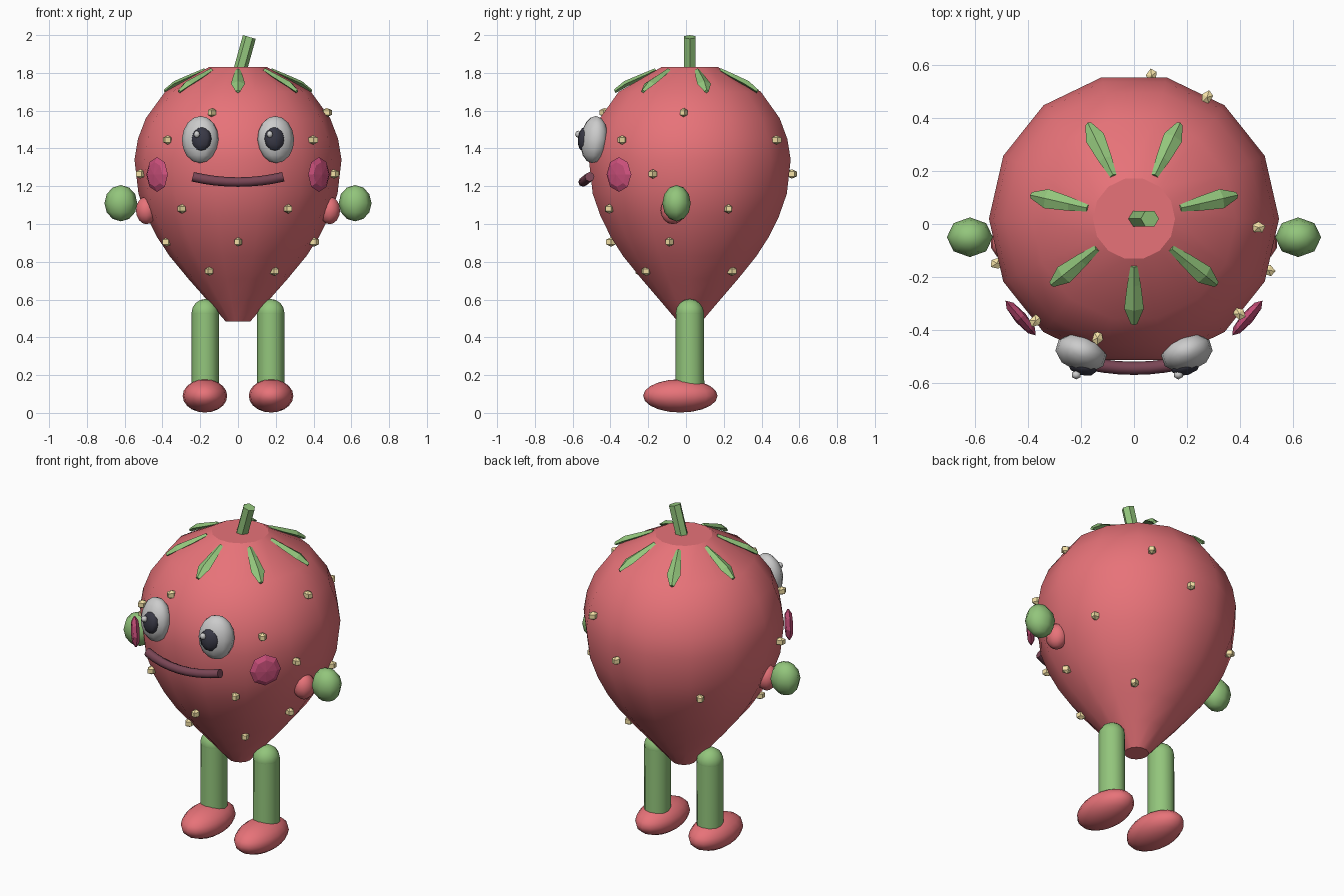
import bpy, bmesh
from math import sin, cos, pi, radians
from mathutils import Vector, Euler, Matrix

if "Cube" in bpy.data.objects:
    bpy.data.objects.remove(bpy.data.objects["Cube"])

CY = 0.02  # y of the body axis


def material(name, rgb):
    m = bpy.data.materials.new(name)
    m.diffuse_color = (*rgb, 1)
    m.use_nodes = True
    m.node_tree.nodes["Principled BSDF"].inputs["Base Color"].default_value = m.diffuse_color
    return m


RED = material("red", (0.8, 0.17, 0.19))
GREEN = material("green", (0.29, 0.56, 0.2))
SEED = material("seed_yellow", (0.9, 0.75, 0.38))
PINK = material("pink", (0.6, 0.08, 0.2))
BROWN = material("mouth_brown", (0.19, 0.06, 0.09))
DARK = material("dark", (0.04, 0.04, 0.06))


def finish(name, bm, mat, smooth):
    bmesh.ops.recalc_face_normals(bm, faces=bm.faces)
    for f in bm.faces:
        f.smooth = smooth and len(f.verts) < 5
    me = bpy.data.meshes.new(name)
    bm.to_mesh(me)
    bm.free()
    if mat:
        me.materials.append(mat)
    ob = bpy.data.objects.new(name, me)
    bpy.context.collection.objects.link(ob)
    return ob


def loft(name, rings, mat, smooth=True):
    """Skin closed rings of points and cap both ends."""
    bm = bmesh.new()
    vs = [[bm.verts.new(p) for p in ring] for ring in rings]
    n = len(vs[0])
    for a, b in zip(vs, vs[1:]):
        for i in range(n):
            j = (i + 1) % n
            bm.faces.new((a[i], a[j], b[j], b[i]))
    bm.faces.new(vs[0])
    bm.faces.new(vs[-1])
    return finish(name, bm, mat, smooth)


def ring(c, u, v, n):
    """Ellipse of n points round c with half axes u and v."""
    c, u, v = Vector(c), Vector(u), Vector(v)
    return [c + u * cos(2 * pi * i / n) + v * sin(2 * pi * i / n) for i in range(n)]


def blob(name, loc, radii, mat, seg=8, rings=6, rot=(0, 0, 0), smooth=True, pole_y=False):
    bm = bmesh.new()
    bmesh.ops.create_uvsphere(bm, u_segments=seg, v_segments=rings, radius=1)
    m = Matrix.Translation(loc) @ Euler([radians(a) for a in rot]).to_matrix().to_4x4()
    m = m @ Matrix.Diagonal((*radii, 1))
    if pole_y:
        m = m @ Matrix.Rotation(pi / 2, 4, 'X')
    bm.transform(m)
    return finish(name, bm, mat, smooth)


# Body: 14-sided lathe
PROFILE = [(0.485, 0.066), (0.60, 0.166), (0.71, 0.263), (0.83, 0.362), (0.93, 0.428),
           (1.04, 0.484), (1.16, 0.527), (1.34, 0.548), (1.45, 0.53), (1.56, 0.488),
           (1.70, 0.386), (1.83, 0.155)]
loft("body", [ring((0, CY, z), (r, 0, 0), (0, r, 0), 14) for z, r in PROFILE], RED)


def body_radius(z):
    for (z0, r0), (z1, r1) in zip(PROFILE, PROFILE[1:]):
        if z0 <= z <= z1:
            return r0 + (r1 - r0) * (z - z0) / (z1 - z0)


# Stem
loft("stem", [ring((x, CY, z), (0.034, 0, -0.01), (0, 0.034, 0), 6)
              for x, z in ((0.01, 1.81), (0.06, 1.99))], GREEN, False)

# Leaves around the crown
for k in range(7):
    a = radians(-90 + k * 360 / 7)
    d, t = Vector((cos(a), sin(a), 0)), Vector((-sin(a), cos(a), 0))
    n = d * 0.45 + Vector((0, 0, 0.9))
    secs = ((0.18, 1.815, 0.013, 0.01), (0.25, 1.782, 0.026, 0.014),
            (0.34, 1.742, 0.037, 0.016), (0.398, 1.702, 0.012, 0.01))
    loft(f"leaf_{k + 1}", [ring(d * r + Vector((0, CY, z)), t * w, n * h, 4)
                           for r, z, w, h in secs], GREEN, False)

# Seeds: angle round the body, height
SEEDS = [(-4, 1.59), (253, 1.59), (59, 1.445), (226, 1.445), (-42, 1.445), (83, 1.265),
         (198, 1.265), (-21, 1.265), (24, 1.08), (135, 1.08), (234, 1.08), (-58, 1.08),
         (-90, 0.905), (205, 0.905), (-15, 0.905), (48, 0.75), (-50, 0.75), (240, 0.75)]
for k, (deg, z) in enumerate(SEEDS):
    a, r = radians(deg), body_radius(z) + 0.005
    blob(f"seed_{k + 1}", (r * cos(a), CY + r * sin(a), z), (0.032, 0.025, 0.025), SEED,
         5, 3, (0, 0, deg), False)

# Mouth
path = [(x / 4, -0.545 + 0.035 * (x / 4) ** 2, 1.222 + 0.028 * (x / 4) ** 2) for x in range(-4, 5)]
loft("mouth", [ring((t * 0.24, y, z), (0, 0.025, 0), (-0.006 * t, 0, 0.025), 8)
               for t, y, z in path], BROWN)

for s, side in ((-1, "left"), (1, "right")):
    # Eye, pupil and highlight
    blob(f"eye_{side}", (s * 0.2, -0.487, 1.447), (0.1, 0.07, 0.125), None, 10, 8, (-6, 0, s * 18))
    blob(f"pupil_{side}", (s * 0.195, -0.541, 1.45), (0.057, 0.031, 0.064), DARK, 8, 6, (-6, 0, s * 15))
    blob(f"highlight_{side}", (s * 0.193 - 0.025, -0.57, 1.475), (0.019, 0.017, 0.019), None, 6, 4)
    # Cheek
    blob(f"cheek_{side}", (s * 0.428, -0.355, 1.262), (0.087, 0.024, 0.092), PINK, 8, 4,
         (0, 0, s * 49), False, True)
    # Short arm and hand
    blob(f"arm_{side}", (s * 0.485, -0.07, 1.072), (0.058, 0.064, 0.073), RED, 10, 8)
    blob(f"hand_{side}", (s * 0.62, -0.05, 1.11), (0.087, 0.075, 0.096), GREEN, 8, 6)
    # Leg with rounded top, and foot
    loft(f"leg_{side}", [ring((s * 0.173, CY, z), (0.072, 0, 0), (0, r, 0), 12)
                         for z, r in ((0.12, 0.077), (0.53, 0.074))], GREEN)
    blob(f"hip_{side}", (s * 0.173, CY, 0.528), (0.073, 0.075, 0.075), GREEN, 12, 8)
    blob(f"foot_{side}", (s * 0.175, -0.03, 0.09), (0.118, 0.197, 0.088), RED, 16, 10)
